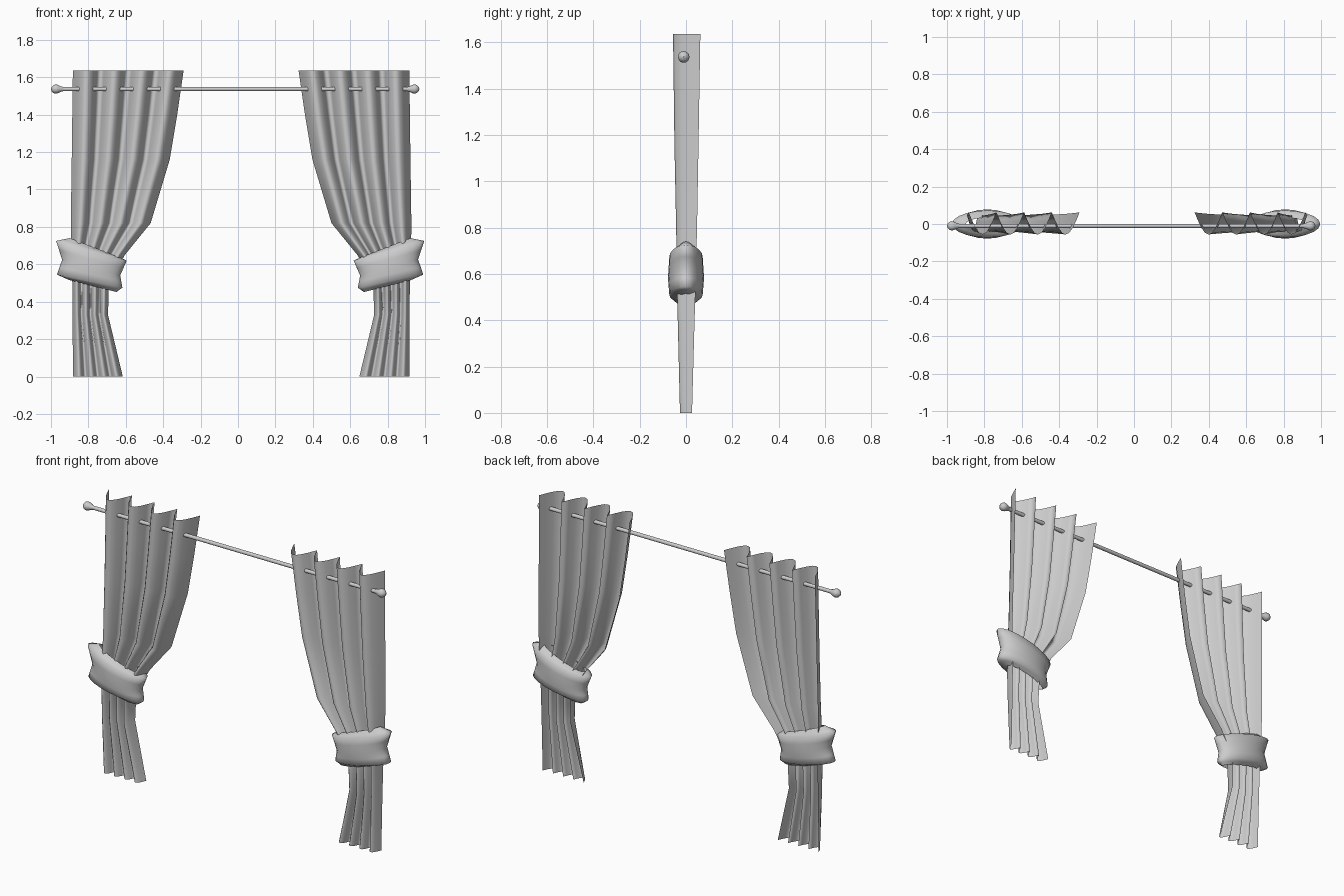
import bpy, math

if "Cube" in bpy.data.objects:
    bpy.data.objects.remove(bpy.data.objects["Cube"])


def make_object(name, verts, faces, flip=False):
    if flip:
        faces = [f[::-1] for f in faces]
    mesh = bpy.data.meshes.new(name)
    mesh.from_pydata(verts, [], faces)
    mesh.shade_smooth()
    obj = bpy.data.objects.new(name, mesh)
    bpy.context.collection.objects.link(obj)
    return obj


def grid_faces(rows, cols, wrap=False):
    faces = []
    for r in range(rows - 1):
        for c in range(cols if wrap else cols - 1):
            d = (c + 1) % cols
            faces.append((r * cols + c, (r + 1) * cols + c,
                          (r + 1) * cols + d, r * cols + d))
    return faces


def place_x(x, side, centre):
    return x if side == "left" else 2 * centre - x


# Curtain rows: height, outer x, inner x, front y, back y
CURTAIN = [
    (1.635, -0.883, -0.291, -0.056, 0.062),
    (1.40, -0.886, -0.325, -0.053, 0.058),
    (1.16, -0.889, -0.365, -0.050, 0.054),
    (0.82, -0.894, -0.467, -0.043, 0.048),
    (0.65, -0.892, -0.605, -0.040, 0.044),
    (0.50, -0.886, -0.690, -0.038, 0.040),
    (0.33, -0.884, -0.695, -0.034, 0.035),
    (0.00, -0.883, -0.616, -0.026, 0.026),
]

# Tieback rings: outer x, outer z, inner x, inner z, half depth
TIEBACK = [
    (-0.90, 0.740, -0.64, 0.640, 0.035),
    (-0.973, 0.725, -0.595, 0.620, 0.072),
    (-0.94, 0.625, -0.63, 0.540, 0.078),
    (-0.968, 0.545, -0.618, 0.475, 0.072),
    (-0.90, 0.515, -0.65, 0.452, 0.035),
]


# Pleated panel: rounded lobes at the front, creases at the back
def curtain(side, folds=4, seg=8):
    n = folds * seg + 1
    verts = []
    for z, x0, x1, front, back in CURTAIN:
        for i in range(n):
            u = i / (n - 1)
            y = back + (front - back) * abs(math.sin(math.pi * folds * u))
            verts.append((place_x(x0 + (x1 - x0) * u, side, 0.0165), y, z))
    make_object(side + "_curtain", verts, grid_faces(len(CURTAIN), n), side == "right")


# Slanted puffed band gathered round the panel
def tieback(side, n=20):
    verts = []
    for x0, z0, x1, z1, depth in TIEBACK:
        for i in range(n):
            a = 2 * math.pi * i / n
            t = 0.5 - 0.5 * math.cos(a)
            verts.append((place_x(x0 + (x1 - x0) * t, side, 0.0115),
                          -depth * math.sin(a), z0 + (z1 - z0) * t))
    obj = make_object(side + "_tieback", verts,
                      grid_faces(len(TIEBACK), n, True), side == "right")
    mod = obj.modifiers.new("soften", "SUBSURF")
    mod.levels = mod.render_levels = 1
    mod.subdivision_type = "SIMPLE"


# Shape turned around the rod's axis
def turned(name, profile, n=16):
    verts = [(x, -0.01 + r * math.cos(2 * math.pi * i / n),
              1.537 + r * math.sin(2 * math.pi * i / n))
             for x, r in profile for i in range(n)]
    return make_object(name, verts, grid_faces(len(profile), n, True),
                       profile[0][0] > profile[-1][0])


for side in ("left", "right"):
    curtain(side)
    tieback(side)

# Rod and end knobs
turned("rod", [(-0.95, 0.011), (0.92, 0.011)])
KNOB = [(0, 0.001), (0.004, 0.012), (0.013, 0.021), (0.025, 0.025),
        (0.038, 0.022), (0.052, 0.015), (0.066, 0.011)]
turned("left_finial", [(-1.0 + d, r) for d, r in KNOB])
turned("right_finial", [(0.97 - d, r) for d, r in KNOB])
